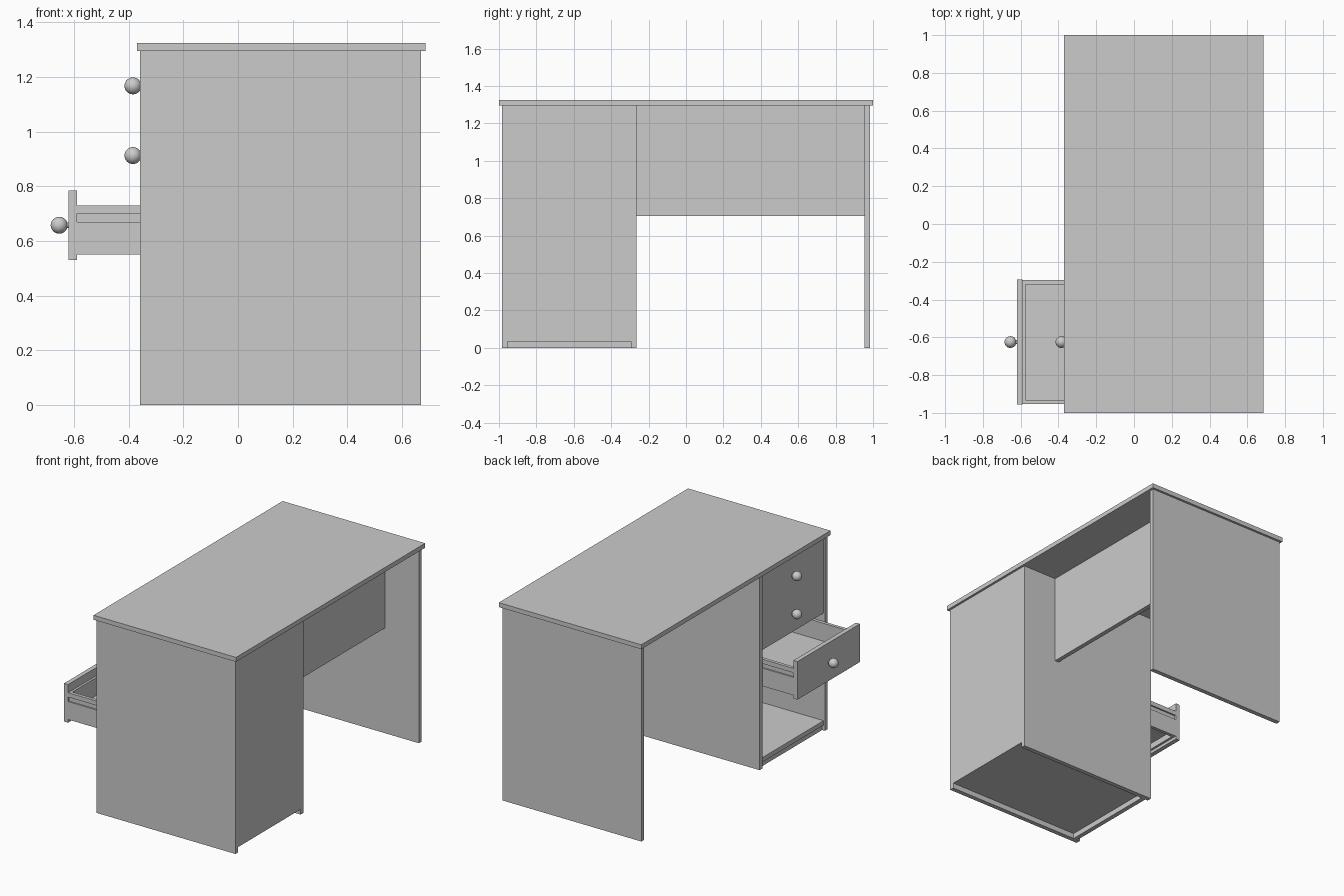
import bpy

cube = bpy.data.objects.get("Cube")
if cube:
    bpy.data.objects.remove(cube, do_unlink=True)

grey = bpy.data.materials.new("light_grey")
grey.use_nodes = True
colour = (0.6, 0.6, 0.6, 1)
grey.diffuse_color = colour
grey.node_tree.nodes["Principled BSDF"].inputs["Base Color"].default_value = colour


def board(name, x, y, z):
    """Box spanning the (low, high) pairs on each axis."""
    spans = (x, y, z)
    bpy.ops.mesh.primitive_cube_add(size=1, location=[sum(s) / 2 for s in spans])
    ob = bpy.context.object
    ob.name = name
    ob.scale = [s[1] - s[0] for s in spans]
    bpy.ops.object.transform_apply(location=False, rotation=False, scale=True)
    ob.data.materials.append(grey)
    return ob


FRONT, BACK = -0.36, 0.67       # depth of the side panels
T = 0.03                        # board thickness
UNDER = 1.295                   # underside of the desktop
IN0, IN1 = -0.955, -0.295       # inside width of the cabinet
MID = (IN0 + IN1) / 2

# Desktop and upright panels
board("desktop", (-0.37, 0.685), (-1, 1), (UNDER, 1.325))
for name, y in (("cabinet_outer_side", IN0 - T), ("cabinet_inner_side", IN1),
                ("end_panel", 0.955)):
    board(name, (FRONT, BACK), (y, y + T), (0, UNDER))
board("modesty_panel", (0.39, 0.42), (IN1 + T, 0.955), (0.705, UNDER))

# Cabinet shell
board("cabinet_back", (BACK - T, BACK), (IN0, IN1), (0.035, UNDER))
board("cabinet_floor", (-0.35, BACK - T), (IN0, IN1), (0.035, 0.065))
board("toe_kick", (-0.34, -0.31), (IN0, IN1), (0, 0.035))


def drawer(name, x, z):
    """Drawer whose front face is at x and whose lower edge is at z."""
    x0, x1 = x + T, x + 0.94
    low, high = z + 0.02, z + 0.2
    board(name + "_front", (x, x0), (IN0, IN1), (z, z + 0.255))
    # Each side has a runner groove between its upper and lower rails
    for side, outer, sign in (("right", IN0 + 0.002, 1), ("left", IN1 - 0.002, -1)):
        def span(a, b):
            return tuple(sorted((outer + sign * a, outer + sign * b)))
        board(f"{name}_{side}_lower", (x0, x1), span(0, 0.022), (low, z + 0.14))
        board(f"{name}_{side}_groove", (x0, x1), span(0.01, 0.022), (z + 0.14, z + 0.17))
        board(f"{name}_{side}_upper", (x0, x1), span(0, 0.022), (z + 0.17, high))
    inner = (IN0 + 0.024, IN1 - 0.024)
    board(name + "_back", (x1 - 0.022, x1), inner, (low, high))
    board(name + "_inner_front", (x0, x0 + 0.015), inner, (low, high))
    board(name + "_bottom", (x0, x1 - 0.022), inner, (z + 0.06, z + 0.08))

    # Round knob on a short stem
    centre = z + 0.1275
    bpy.ops.mesh.primitive_cylinder_add(vertices=16, radius=0.01, depth=0.03,
                                        location=(x - 0.01, MID, centre),
                                        rotation=(0, 1.5708, 0))
    stem = bpy.context.object
    stem.name = name + "_knob_stem"
    bpy.ops.mesh.primitive_uv_sphere_add(segments=32, ring_count=16, radius=0.031,
                                         location=(x - 0.035, MID, centre))
    knob = bpy.context.object
    knob.name = name + "_knob"
    for ob in (stem, knob):
        ob.data.materials.append(grey)
    bpy.ops.object.shade_smooth()


# Two closed drawers and one pulled open
drawer("top_drawer", -0.35, 1.04)
drawer("middle_drawer", -0.35, 0.785)
drawer("open_drawer", -0.62, 0.53)

# Centre the whole desk, knob included, on x
for ob in bpy.context.scene.objects:
    if ob.type == "MESH" and grey.name in ob.data.materials:
        ob.location.x += 0.0005
